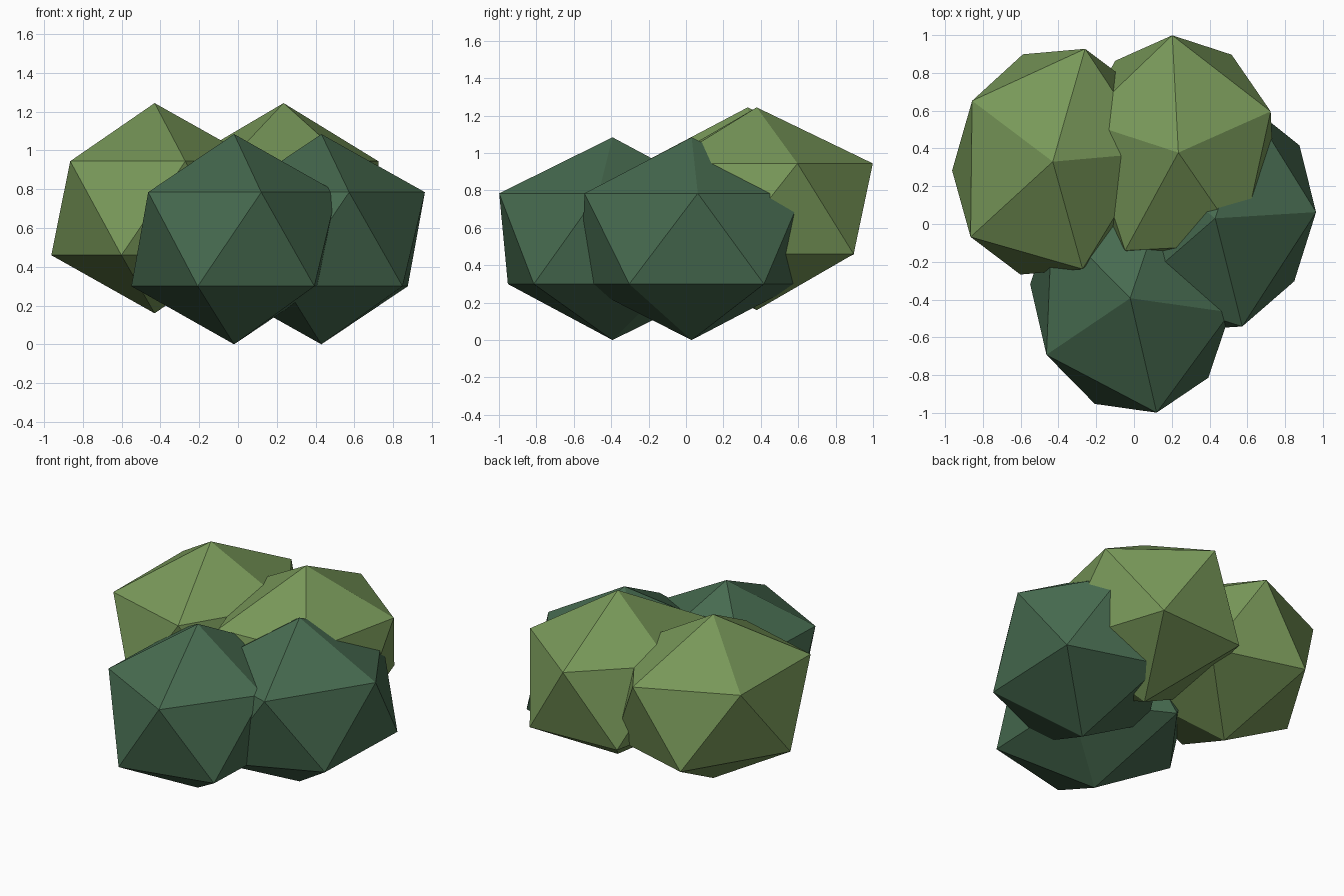
import bpy
from math import radians

cube = bpy.data.objects.get("Cube")
if cube:
    bpy.data.objects.remove(cube, do_unlink=True)


def make_material(name, color):
    mat = bpy.data.materials.new(name)
    mat.diffuse_color = color
    mat.use_nodes = True
    bsdf = next(n for n in mat.node_tree.nodes if n.type == "BSDF_PRINCIPLED")
    bsdf.inputs["Base Color"].default_value = color
    bsdf.inputs["Roughness"].default_value = 0.9
    return mat


dark_green = make_material("dark green", (0.063, 0.147, 0.080, 1))
light_green = make_material("light green", (0.188, 0.314, 0.100, 1))

# Every foliage clump is the same stretched, flat-faced icosahedron
CLUMP_SCALE = (0.695, 0.587, 0.542)


def add_clump(name, location, turn, material):
    bpy.ops.mesh.primitive_ico_sphere_add(
        subdivisions=1, radius=1, location=location,
        rotation=(0, 0, radians(turn)))
    clump = bpy.context.object
    clump.name = name
    clump.scale = CLUMP_SCALE
    clump.data.materials.append(material)
    bpy.ops.object.shade_flat()
    return clump


# Low dark clumps at the front and left side
add_clump("front_leaf_clump", (-0.02, -0.393, 0.542), -77, dark_green)
add_clump("left_leaf_clump", (0.43, 0.03, 0.542), 72.5, dark_green)

# Raised light clumps at the back and right side
add_clump("right_leaf_clump", (-0.43, 0.33, 0.702), 74, light_green)
add_clump("back_leaf_clump", (0.235, 0.378, 0.702), 93, light_green)
